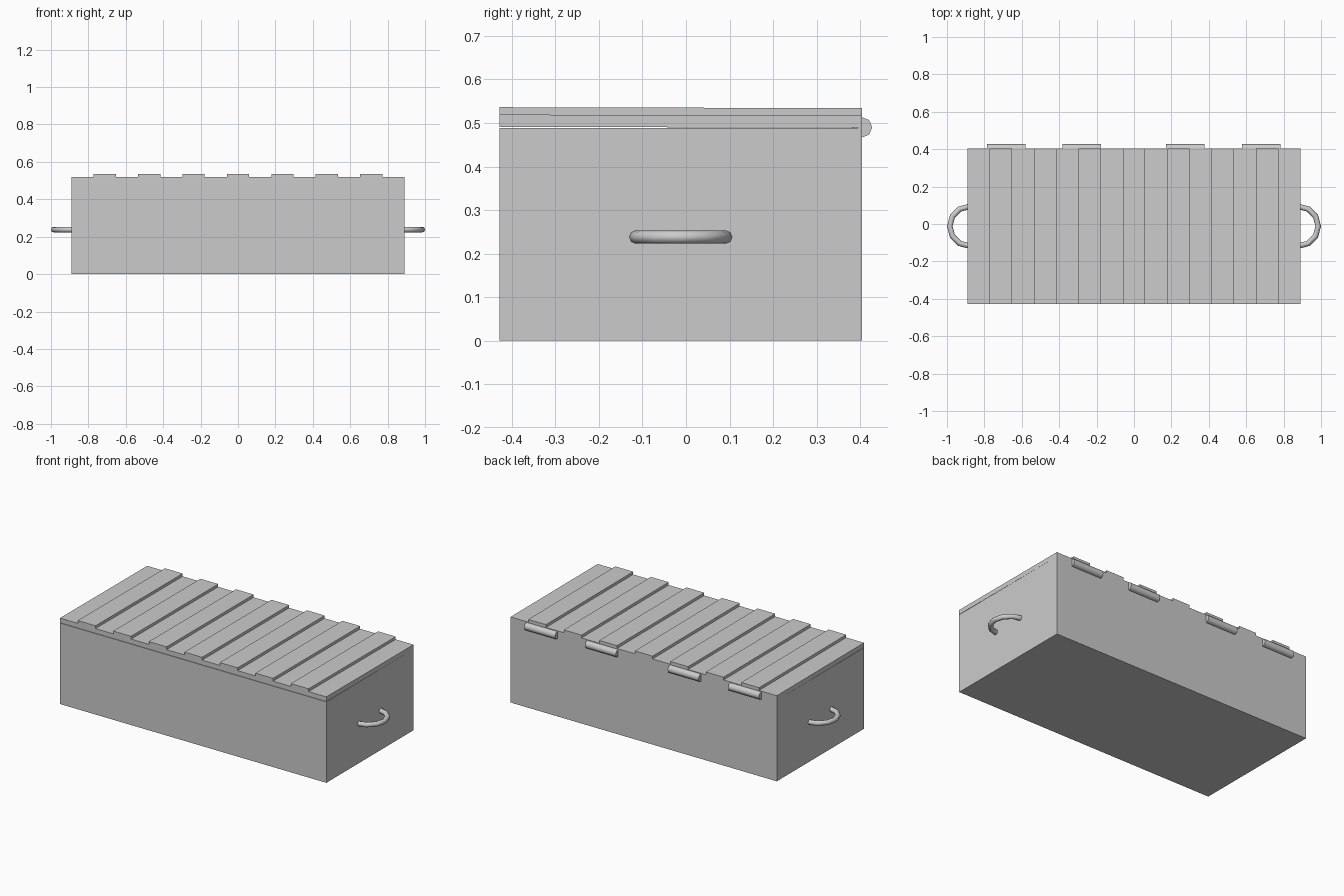
import bpy, bmesh, math
from mathutils import Matrix, Vector

if "Cube" in bpy.data.objects:
    bpy.data.objects.remove(bpy.data.objects["Cube"])

HALF_X, FRONT, BACK = 0.89, -0.428, 0.404
MID_Y = (FRONT + BACK) / 2
SEAM = 0.489


def finish(name, bm):
    bmesh.ops.recalc_face_normals(bm, faces=bm.faces)
    mesh = bpy.data.meshes.new(name)
    bm.to_mesh(mesh)
    bm.free()
    obj = bpy.data.objects.new(name, mesh)
    bpy.context.collection.objects.link(obj)
    return obj


def smooth(obj, angle):
    bpy.ops.object.select_all(action='DESELECT')
    obj.select_set(True)
    bpy.context.view_layer.objects.active = obj
    bpy.ops.object.shade_smooth_by_angle(angle=math.radians(angle))


# Box body
bm = bmesh.new()
bmesh.ops.create_cube(bm, size=1, matrix=Matrix.Translation((0, MID_Y, SEAM / 2))
                      @ Matrix.Diagonal((2 * HALF_X, BACK - FRONT, SEAM, 1)))
finish("chest_body", bm)

# Lid: stepped rib profile extruded front to back, fractionally ajar at the front
N = 15
step = 2 * HALF_X / N
profile = [(-HALF_X, 0)]
for i in range(N):
    z = 0.045 if i % 2 else 0.028
    profile += [(-HALF_X + i * step, z), (-HALF_X + (i + 1) * step, z)]
profile.append((HALF_X, 0))
bm = bmesh.new()
face = bm.faces.new([bm.verts.new((x, FRONT - BACK, z)) for x, z in profile])
ext = bmesh.ops.extrude_face_region(bm, geom=[face], use_keep_orig=True)
bmesh.ops.translate(bm, vec=(0, BACK - FRONT, 0),
                    verts=[v for v in ext["geom"] if isinstance(v, bmesh.types.BMVert)])
lid = finish("lid", bm)
lid.location = (0, BACK, SEAM)
lid.rotation_euler.x = math.radians(-0.15)

# Hinge barrels along the back seam
for i, x in enumerate((-0.683, -0.279, 0.274, 0.68)):
    bm = bmesh.new()
    bmesh.ops.create_cone(bm, cap_ends=True, segments=8, radius1=0.0235, radius2=0.0235,
                          depth=0.206, matrix=Matrix.Translation((x, BACK, SEAM + 0.001))
                          @ Matrix.Rotation(math.pi / 2, 4, 'Y'))
    smooth(finish(f"hinge_{i + 1}", bm), 50)

# Half-ring carrying handles on both ends
for side, label in ((1, "right"), (-1, "left")):
    curve = bpy.data.curves.new(f"handle_{label}", 'CURVE')
    curve.dimensions = '3D'
    curve.bevel_depth = 0.015
    curve.bevel_resolution = 2
    curve.use_fill_caps = True
    spline = curve.splines.new('POLY')
    spline.points.add(8)
    for k, p in enumerate(spline.points):
        a = math.radians(-120 + 30 * k)
        p.co = (side * (0.879 + 0.106 * math.cos(a)), MID_Y + 0.106 * math.sin(a), 0.238, 1)
    handle = bpy.data.objects.new(f"handle_{label}", curve)
    bpy.context.collection.objects.link(handle)
    bpy.ops.object.select_all(action='DESELECT')
    handle.select_set(True)
    bpy.context.view_layer.objects.active = handle
    bpy.ops.object.convert(target='MESH')
    smooth(bpy.context.view_layer.objects.active, 60)
